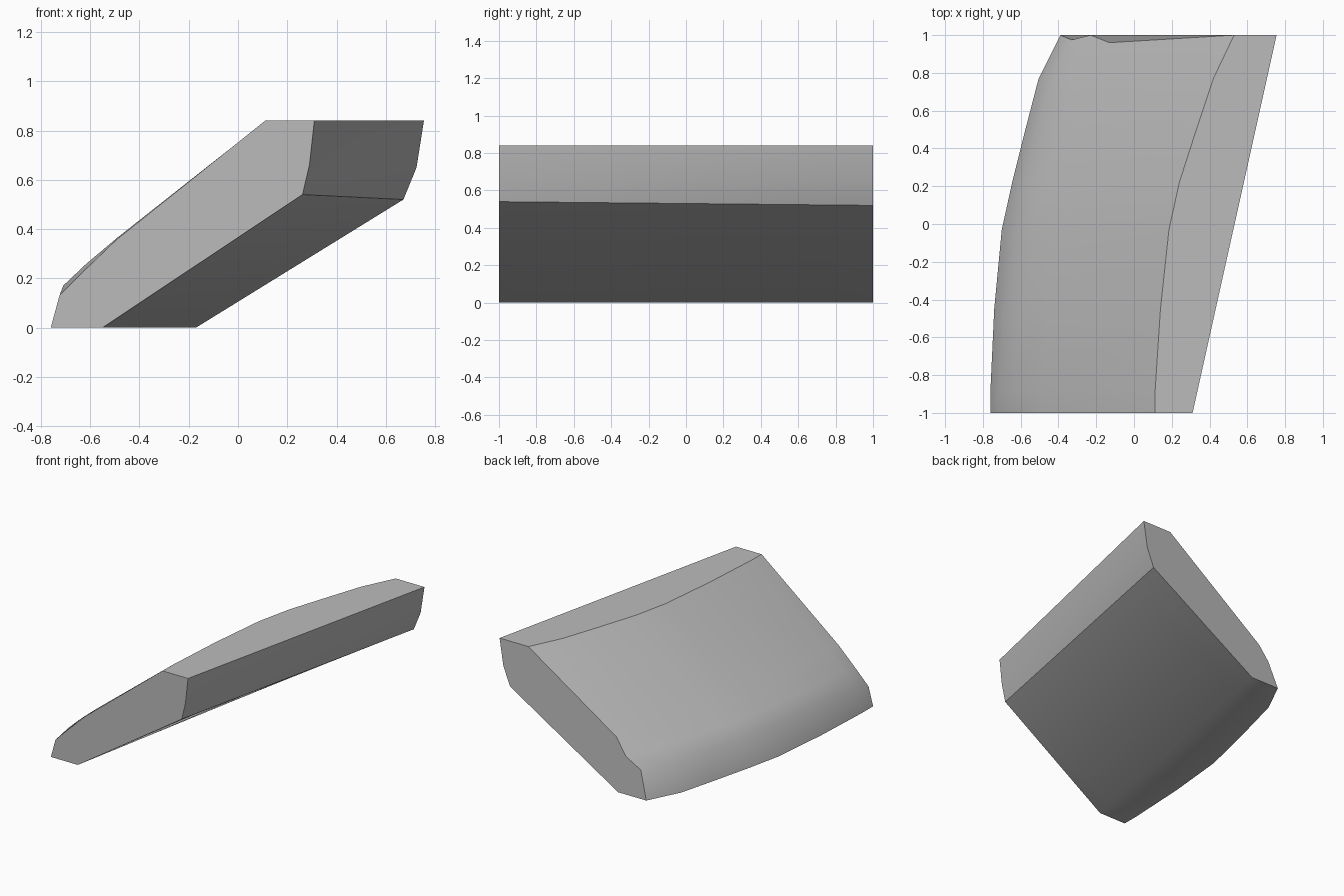
import bpy
import bmesh
import math

cube = bpy.data.objects.get("Cube")
if cube:
    bpy.data.objects.remove(cube, do_unlink=True)

# One plain grey material
grey = bpy.data.materials.new("light grey")
grey.use_nodes = True
colour = (0.5, 0.5, 0.5, 1.0)
grey.diffuse_color = colour
grey.node_tree.nodes["Principled BSDF"].inputs["Base Color"].default_value = colour

# Outer slope per station: y, base x, then (x, z) of knee, lower slope, mid slope, and top edge x
stations = [
    (-1.00, -0.76, (-0.725, 0.13), (-0.61, 0.245), (-0.49, 0.36), 0.11),
    (-0.88, -0.76, (-0.71, 0.17), (-0.615, 0.26), (-0.49, 0.365), 0.112),
    (-0.45, -0.74, (-0.68, 0.18), (-0.58, 0.26), (-0.46, 0.36), 0.14),
    (-0.03, -0.70, (-0.63, 0.19), (-0.54, 0.27), (-0.41, 0.36), 0.185),
    (0.22, -0.645, (-0.58, 0.19), (-0.48, 0.27), (-0.36, 0.36), 0.24),
    (0.50, -0.575, (-0.51, 0.19), (-0.40, 0.27), (-0.28, 0.36), 0.33),
    (0.77, -0.505, (-0.44, 0.19), (-0.33, 0.27), (-0.20, 0.36), 0.42),
    (1.00, -0.39, (-0.33, 0.19), (-0.23, 0.27), (-0.13, 0.364), 0.53),
]
# Straight rails of the inner side and underside: (x, z) at the front and at the back
rails = [
    ((0.31, 0.84), (0.755, 0.84)),
    ((0.29, 0.66), (0.725, 0.65)),
    ((0.262, 0.54), (0.672, 0.52)),
    ((-0.55, 0.0), (-0.17, 0.0)),
]

bm = bmesh.new()
rings = []
for y, base, knee, low, mid, top in stations:
    t = (y + 1) / 2
    section = [(base, 0.0), knee, low, mid, (top, 0.84)]
    for (x0, z0), (x1, z1) in rails:
        section.append((x0 + (x1 - x0) * t, z0 + (z1 - z0) * t))
    rings.append([bm.verts.new((x, y, z)) for x, z in section])

# Chipped dents along the upper corner of the back end
rings[-1][1].co.y = 0.975
rings[-1][3].co.y = 0.96

# Skin between sections, then close both ends
for a, b in zip(rings, rings[1:]):
    n = len(a)
    for i in range(n):
        j = (i + 1) % n
        bm.faces.new((a[i], a[j], b[j], b[i]))
bm.faces.new(rings[0])
bm.faces.new(rings[-1])
bmesh.ops.recalc_face_normals(bm, faces=bm.faces[:])

mesh = bpy.data.meshes.new("sloped_slab")
bm.to_mesh(mesh)
bm.free()
mesh.materials.append(grey)
slab = bpy.data.objects.new("sloped_slab", mesh)
bpy.context.collection.objects.link(slab)

# Soft slope, crisp borders
bpy.ops.object.select_all(action="DESELECT")
slab.select_set(True)
bpy.context.view_layer.objects.active = slab
bpy.ops.object.shade_smooth_by_angle(angle=math.radians(35))
